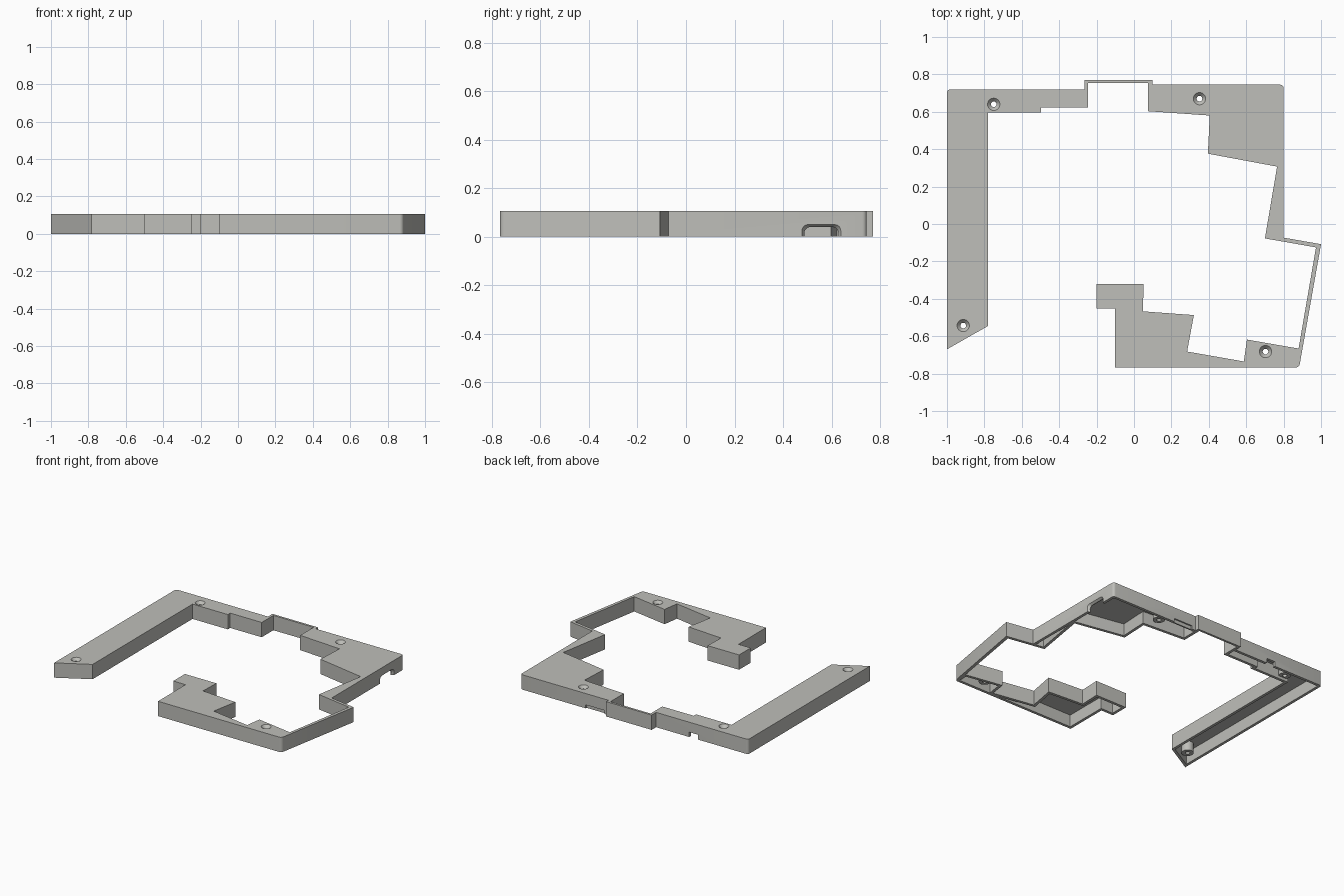
import bpy, bmesh, math
from mathutils import Vector

if "Cube" in bpy.data.objects:
    bpy.data.objects.remove(bpy.data.objects["Cube"])

H, WALL, ROOF = 0.107, 0.02, 0.02

grey = bpy.data.materials.new("warm_grey_plastic")
grey.diffuse_color = (0.52, 0.52, 0.49, 1)
grey.use_nodes = True
grey.node_tree.nodes["Principled BSDF"].inputs["Base Color"].default_value = grey.diffuse_color


def loft(bm, rings):
    """Closed solid through matching rings of 3D points."""
    vs = [[bm.verts.new(p) for p in r] for r in rings]
    n = len(vs[0])
    for a, b in zip(vs, vs[1:]):
        for i in range(n):
            j = (i + 1) % n
            bm.faces.new((a[i], a[j], b[j], b[i]))
    bm.faces.new(vs[0][::-1])
    bm.faces.new(vs[-1])


def prism(bm, pts, z0, z1):
    loft(bm, [[(x, y, z) for x, y in pts] for z in (z0, z1)])


def inset(pts, d):
    """Shrink a counter-clockwise outline by d with mitred corners."""
    out = []
    for i, p in enumerate(pts):
        p, a, b = Vector(p), Vector(pts[i - 1]), Vector(pts[(i + 1) % len(pts)])
        e, f = (p - a).normalized(), (b - p).normalized()
        n, m = Vector((-e.y, e.x)), Vector((-f.y, f.x))
        out.append(tuple(p + (n + m) * d / (1 + n.dot(m))))
    return out


def circle(c, r, z, n=24):
    return [(c[0] + r * math.cos(2 * math.pi * i / n),
             c[1] + r * math.sin(2 * math.pi * i / n), z) for i in range(n)]


def finish(bm, name):
    bmesh.ops.recalc_face_normals(bm, faces=bm.faces[:])
    me = bpy.data.meshes.new(name)
    bm.to_mesh(me)
    bm.free()
    ob = bpy.data.objects.new(name, me)
    bpy.context.collection.objects.link(ob)
    me.materials.append(grey)
    return ob


def combine(target, tool, op):
    mod = target.modifiers.new(tool.name, 'BOOLEAN')
    mod.operation, mod.solver, mod.object = op, 'EXACT', tool
    tool.hide_render = True
    tool.hide_set(True)


# Outer block of the frame
outline = [(-1, -.67), (-.78, -.545), (-.78, .595), (-.498, .595), (-.498, .622),
           (-.246, .622), (-.246, .755), (.075, .755), (.075, .603), (.405, .58),
           (.395, .376), (.765, .307), (.70, -.077), (.973, -.125), (.88, -.666),
           (.604, -.618), (.587, -.735), (.284, -.682), (.32, -.487), (.047, -.467),
           (.052, -.32), (-.2, -.32), (-.2, -.453), (-.102, -.453), (-.102, -.767),
           (.883, -.767), (1, -.108), (.80, -.073), (.80, .745), (.098, .745),
           (.098, .771), (-.265, .771), (-.265, .72), (-1, .72)]
bm = bmesh.new()
prism(bm, outline, 0, H)
round_at = [(.883, -.767), (.80, .745), (-1, .72)]
edges = [e for e in bm.edges
         if any(all((v.co.xy - Vector(c)).length < 1e-4 for v in e.verts) for c in round_at)]
bmesh.ops.bevel(bm, geom=edges, offset=.018, segments=4, profile=.5, affect='EDGES')
frame = finish(bm, "frame")

# Hollow underside, one pocket per wide section
pockets = [
    [(-1, -.67), (-.78, -.545), (-.78, .595), (-.498, .595), (-.498, .622),
     (-.246, .622), (-.246, .72), (-1, .72)],
    [(.075, .603), (.405, .58), (.395, .376), (.765, .307), (.80, .30),
     (.80, .745), (.075, .745)],
    [(.80, .51), (.70, -.077), (.80, -.094)],
    [(-.2, -.453), (-.102, -.453), (-.102, -.767), (.765, -.767), (.284, -.682),
     (.32, -.487), (.047, -.467), (.052, -.32), (-.2, -.32)],
    [(.582, -.767), (.883, -.767), (.88, -.666), (.604, -.618)],
]
bm = bmesh.new()
for p in pockets:
    prism(bm, inset(p, WALL), -.05, H - ROOF)
combine(frame, finish(bm, "pocket_cutter"), 'DIFFERENCE')

# Screw bosses and countersunk holes
screws = [(-.75, .64), (.35, .67), (-.913, -.543), (.703, -.682)]
bm = bmesh.new()
for c in screws:
    loft(bm, [circle(c, .04, .02), circle(c, .04, H - .01)])
combine(frame, finish(bm, "screw_bosses"), 'UNION')
bm = bmesh.new()
for c in screws:
    loft(bm, [circle(c, .015, -.05), circle(c, .015, H - .02),
              circle(c, .033, H), circle(c, .033, H + .03)])
combine(frame, finish(bm, "screw_hole_cutter"), 'DIFFERENCE')


def port(x, grow):
    """Arched port section on the right wall."""
    y0, y1, top, r = .488 - grow, .628 + grow, .04 + grow, .025
    pts = [(x, y0, -.05), (x, y1, -.05)]
    for cy, start in ((y1 - r, 0), (y0 + r, 90)):
        for k in range(6):
            a = math.radians(start + 18 * k)
            pts.append((x, cy + r * math.cos(a), top - r + r * math.sin(a)))
    return pts


# Flared side port, rear cable notch and shallow rear recess
bm = bmesh.new()
loft(bm, [port(.76, 0), port(.785, 0), port(.80, .01), port(.83, .01)])
for x0, x1, y0, y1, z in ((-.60, -.53, .69, .75, .035), (.13, .28, .735, .78, .025)):
    prism(bm, [(x0, y0), (x1, y0), (x1, y1), (x0, y1)], -.05, z)
combine(frame, finish(bm, "port_cutter"), 'DIFFERENCE')

# Smooth only the round parts
bpy.context.view_layer.objects.active = frame
frame.select_set(True)
for m in list(frame.modifiers):
    bpy.ops.object.modifier_apply(modifier=m.name)
for ob in list(bpy.data.objects):
    if ob is not frame:
        bpy.data.objects.remove(ob)
bpy.ops.object.shade_smooth_by_angle(angle=math.radians(30))
